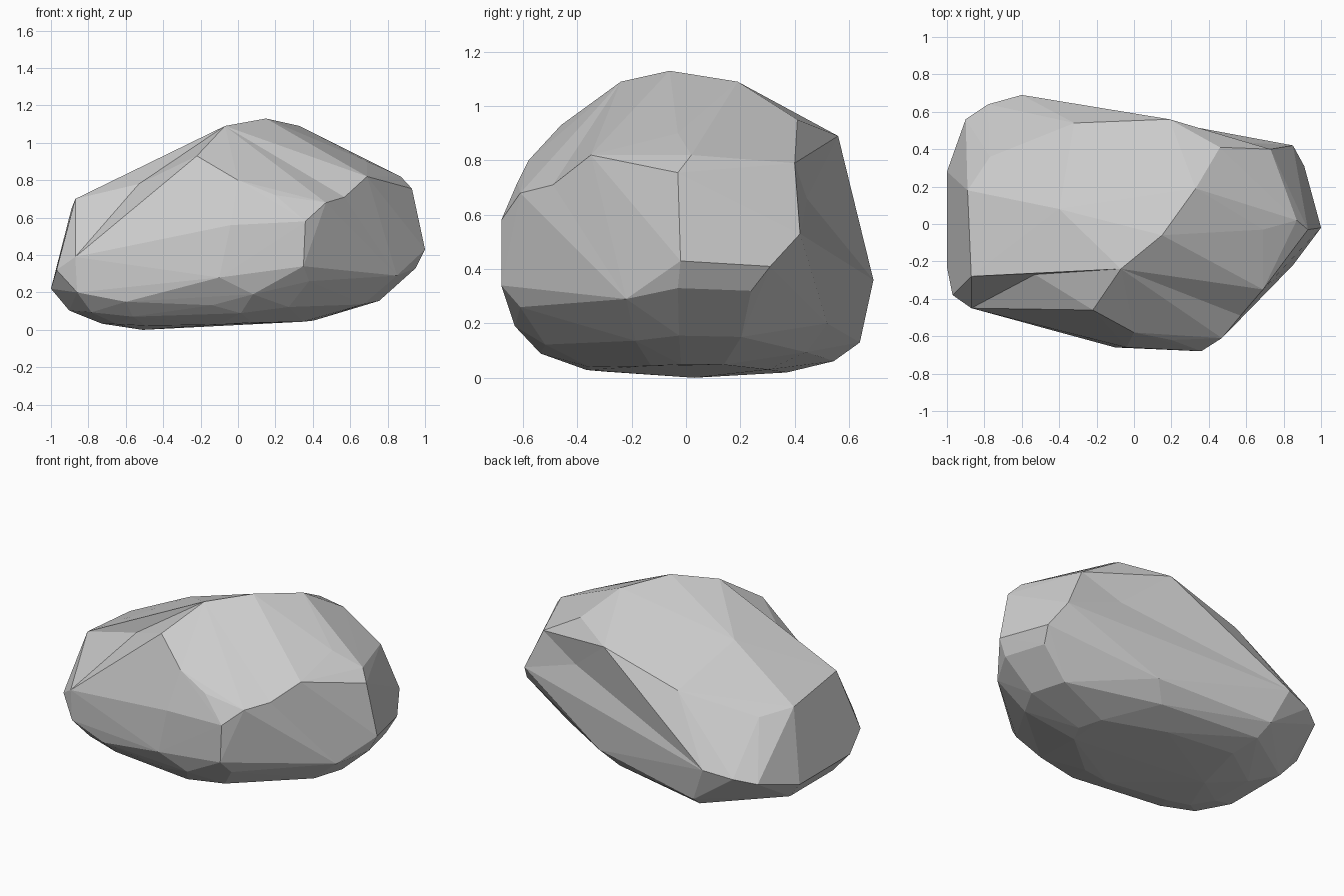
import bpy, bmesh
from mathutils import Vector

# Corners of the chipped upper facets
crown = [
    # summit
    (0.15, -0.06, 1.13), (-0.07, -0.24, 1.09), (0.33, 0.19, 1.09), (0.43, -0.16, 0.98),
    (0.46, 0.41, 0.95), (0.19, 0.56, 0.89), (-0.32, 0.54, 0.74), (-0.40, 0.08, 0.91),
    # right end
    (0.69, -0.03, 0.90), (0.87, 0.02, 0.82), (0.93, -0.03, 0.755), (1.0, -0.02, 0.43),
    (0.73, 0.40, 0.79), (0.85, 0.42, 0.53), (0.91, 0.31, 0.41), (0.69, -0.35, 0.82),
    # front bulge
    (0.47, -0.61, 0.68), (0.36, -0.68, 0.58), (0.35, -0.68, 0.34),
    (0.0, -0.58, 0.80), (0.20, -0.62, 0.72), (-0.04, -0.66, 0.56), (-0.22, -0.46, 0.93),
    # left end
    (-0.87, -0.28, 0.70), (-0.87, -0.45, 0.39), (-0.55, -0.52, 0.35),
    (-0.97, -0.38, 0.32), (-0.89, 0.18, 0.65), (-0.77, 0.36, 0.62),
    (-0.60, 0.69, 0.36), (-0.78, 0.64, 0.33), (-0.90, 0.56, 0.30),
]

# Rim where the dark belly begins, repeated smaller and lower underneath
rim = [
    (0.95, -0.03, 0.33), (0.85, -0.22, 0.29), (0.38, -0.61, 0.26), (0.08, -0.63, 0.19),
    (-0.10, -0.66, 0.28), (-0.60, -0.51, 0.15), (-0.86, -0.45, 0.20), (-1.0, -0.23, 0.22),
    (-1.0, 0.28, 0.22), (-0.50, 0.64, 0.13), (0.25, 0.52, 0.20), (0.88, 0.24, 0.32),
]
belly = [(-0.51, 0.03, 0.0)]
for scale, drop in ((1.0, 1.0), (0.85, 0.47), (0.58, 0.15)):
    belly += [(-0.35 + (x + 0.35) * scale, y * scale, z * drop) for x, y, z in rim]

# Boulder: hull over all corners, kept as a clean triangle mesh
bm = bmesh.new()
for p in crown + belly:
    bm.verts.new(p)
bmesh.ops.convex_hull(bm, input=bm.verts[:])
bmesh.ops.triangulate(bm, faces=bm.faces[:])


def dent(target):
    """Replace the two triangles on the ridge nearest to the target by a hollow."""
    target = Vector(target)
    ridges = [e for e in bm.edges if len(e.link_faces) == 2 and e.calc_length() > 0.2]
    edge = min(ridges, key=lambda e: ((e.verts[0].co + e.verts[1].co) / 2 - target).length)
    sides = [(a, b) for f in edge.link_faces
             for a, b in (e.verts[:] for e in f.edges if e != edge)]
    bmesh.ops.delete(bm, geom=[edge], context='EDGES')
    pit = bm.verts.new(target)
    for a, b in sides:
        bm.faces.new((a, b, pit))


# Hollows: front left shoulder, right front corner, back right valley
for spot in ((-0.53, -0.27, 0.78), (0.57, -0.49, 0.71), (0.47, 0.445, 0.66)):
    dent(spot)
bmesh.ops.delete(bm, geom=[v for v in bm.verts if not v.link_faces], context='VERTS')
bmesh.ops.recalc_face_normals(bm, faces=bm.faces[:])

mesh = bpy.data.meshes.new("boulder")
bm.to_mesh(mesh)
bm.free()
boulder = bpy.data.objects.new("boulder", mesh)
bpy.context.collection.objects.link(boulder)
